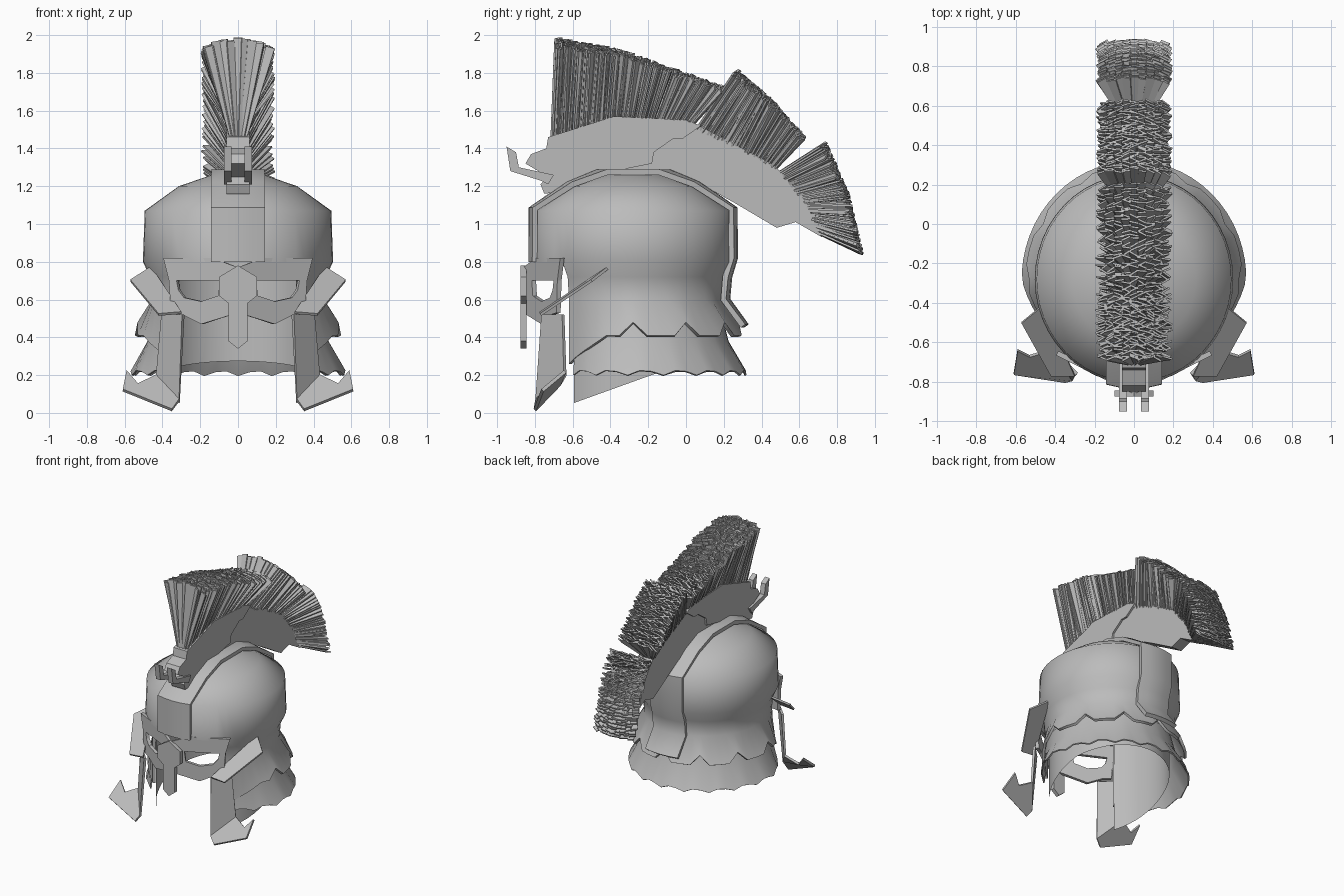
import bpy, bmesh, math, random
from mathutils import Vector

random.seed(4)
cube = bpy.data.objects.get("Cube")
if cube:
    bpy.data.objects.remove(cube, do_unlink=True)

steel = bpy.data.materials.new("grey_metal")
steel.use_nodes = True
GREY = (0.5, 0.5, 0.5, 1)
steel.diffuse_color = GREY
steel.node_tree.nodes["Principled BSDF"].inputs["Base Color"].default_value = GREY
steel.use_backface_culling = True

CENTRE_Y, X_SCALE = -0.28, 0.95


def finish(name, bm, thick=0, offset=0, smooth=None):
    """Turn a bmesh into an object, thicken it and shade it."""
    bmesh.ops.remove_doubles(bm, verts=bm.verts, dist=0.0005)
    mesh = bpy.data.meshes.new(name)
    bm.to_mesh(mesh)
    bm.free()
    mesh.materials.append(steel)
    ob = bpy.data.objects.new(name, mesh)
    bpy.context.collection.objects.link(ob)
    bpy.ops.object.select_all(action='DESELECT')
    ob.select_set(True)
    bpy.context.view_layer.objects.active = ob
    if thick:
        mod = ob.modifiers.new("thickness", 'SOLIDIFY')
        mod.thickness, mod.offset = thick, offset
        bpy.ops.object.modifier_apply(modifier=mod.name)
    if smooth:
        bpy.ops.object.shade_smooth_by_angle(angle=math.radians(smooth))
    return ob


def grid(bm, columns):
    cols = [[bm.verts.new(p) for p in c] for c in columns]
    for a, b in zip(cols, cols[1:]):
        for j in range(len(a) - 1):
            bm.faces.new((a[j], a[j + 1], b[j + 1], b[j]))


def ring_point(angle, r, z):
    t = math.radians(angle)
    return (X_SCALE * r * math.sin(t), CENTRE_Y - r * math.cos(t), z)


def revolve(bm, start, count, profile):
    """Sweep profile(angle, index) around the head, front is angle zero."""
    step = (360 - 2 * start) / count
    cols = []
    for i in range(count + 1):
        a = start + step * i
        cols.append([ring_point(a, r, z) for r, z in profile(min(a, 360 - a), i)])
    grid(bm, cols)


def polygons(name, polys, thick, mirror=False):
    bm = bmesh.new()
    for side in ((1, -1) if mirror else (1,)):
        for poly in polys:
            pts = poly if side == 1 else poly[::-1]
            bm.faces.new([bm.verts.new((side * x, y, z)) for x, y, z in pts])
    return finish(name, bm, thick)


def side_plate(name, outline, x0, x1):
    """Extrude a (y, z) outline from x0 to x1."""
    bm = bmesh.new()
    face = bm.faces.new([bm.verts.new((x0, y, z)) for y, z in outline])
    out = bmesh.ops.extrude_face_region(bm, geom=[face])["geom"]
    bmesh.ops.translate(bm, vec=(x1 - x0, 0, 0),
                        verts=[v for v in out if isinstance(v, bmesh.types.BMVert)])
    bmesh.ops.recalc_face_normals(bm, faces=bm.faces)
    return finish(name, bm)


def flare(a):
    return max(0, min(1, (a - 45) / 45))


# Skull dome with a jagged skirt open at the face
SKULL = [(0.001, 1.27), (0.14, 1.262), (0.33, 1.2), (0.52, 1.07), (0.53, 0.8)]


def skirt(a, i):
    z = 0.26 + 0.12 * (a - 45) / 25 if a < 70 else (0.41, 0.41, 0.48, 0.41)[i % 4]
    r = 0.48 + flare(a) * 0.1 * min(1, (0.6 - z) / 0.15)
    return [(0.53, 0.8), (0.49, 0.72), (0.48, 0.6), (r, z)]


bm = bmesh.new()
revolve(bm, 0, 48, lambda a, i: SKULL)
revolve(bm, 45, 36, skirt)
finish("skull_dome", bm, 0.02, -1, 65)

# Scalloped neck guard
bm = bmesh.new()
revolve(bm, 50, 42, lambda a, i: [
    (0.47, 0.52), (0.475 + 0.03 * flare(a), 0.38),
    (0.48 + 0.12 * flare(a), (0.2, 0.225, 0.22)[i % 3])])
finish("neck_guard", bm, 0.01, -1, 65)


# Smooth inner lining, facing inward, lower towards the front
def lining(a, i):
    y = CENTRE_Y - 0.45 * math.cos(math.radians(a))
    bottom = min(0.05 + 0.36 * (y + 0.6), 0.21 + 0.2 * (y + 0.15))
    return [(0.45, 0.8), (0.45, 0.5), (0.45, bottom)]


bm = bmesh.new()
revolve(bm, 46, 36, lining)
bmesh.ops.reverse_faces(bm, faces=bm.faces)
finish("inner_lining", bm, 0, 0, 65)

# Raised band over the crown, front to back
front = [(0.54, 0.8), (0.54, 1.08), (0.35, 1.21), (0.2, 1.275)]
back = front[::-1][:-1] + [(0.54, 0.82), (0.51, 0.72), (0.5, 0.6), (0.6, 0.46)]
path = [(-1, *p) for p in front] + [(1, *p) for p in back]
bm = bmesh.new()
grid(bm, [[(x, CENTRE_Y + s * math.sqrt(r * r - (x / X_SCALE) ** 2), z)
           for s, r, z in path] for x in (-0.14, -0.07, 0, 0.07, 0.14)])
finish("crown_band", bm, 0.03, 0, 50)

# Face mask around the eye openings
MASK = [
    [(0, 0.77), (0, 0.7), (0.09, 0.7), (0.32, 0.7), (0.36, 0.7), (0.39, 0.82), (0.13, 0.82)],
    [(0.36, 0.7), (0.32, 0.7), (0.31, 0.65), (0.28, 0.61), (0.29, 0.52), (0.35, 0.53)],
    [(0, 0.62), (0, 0.53), (0.19, 0.47), (0.29, 0.52), (0.28, 0.61), (0.19, 0.59), (0.1, 0.62)],
    [(0, 0.7), (0, 0.62), (0.1, 0.62), (0.09, 0.7)],
]
polygons("face_mask", [[(x, -0.85 + 0.5 * x, z) for x, z in p] for p in MASK], 0.025, True)

# Nose guard plate
half = [(0.1, 0.72), (0.1, 0.62), (0.05, 0.58), (0.05, 0.38)]
nose = [(0, 0.78)] + [(-x, z) for x, z in half] + [(0, 0.34)] + half[::-1]
polygons("nose_guard", [[(x, -0.86, z) for x, z in nose]], 0.03)

# Cheek guards with flared hooks
polygons("cheek_guards", [
    [(0.29, -0.76, 0.52), (0.31, -0.79, 0.07), (0.43, -0.64, 0.2), (0.4, -0.65, 0.52)],
    [(0.31, -0.79, 0.07), (0.35, -0.8, 0.015), (0.61, -0.76, 0.12),
     (0.59, -0.64, 0.22), (0.53, -0.67, 0.15), (0.43, -0.64, 0.2)],
], 0.018, True)

# Slanted wings beside the eyes
polygons("side_wings", [[(0.3, -0.77, 0.53), (0.42, -0.77, 0.52),
                         (0.57, -0.5, 0.7), (0.46, -0.41, 0.77)]], 0.015, True)

# Crest holder, with an overlapping front plate
side_plate("crest_holder", [
    (-0.73, 1.45), (-0.38, 1.56), (0, 1.545), (0.09, 1.51), (0.47, 1.31), (0.62, 1.14),
    (0.72, 0.93), (0.58, 1.01), (0.48, 0.98), (0.26, 1.11), (0.08, 1.21),
    (-0.2, 1.26), (-0.4, 1.25), (-0.6, 1.19)], -0.045, 0.045)
side_plate("crest_front_plate", [
    (-0.73, 1.46), (-0.38, 1.57), (0, 1.55), (0.08, 1.52), (-0.02, 1.45), (-0.07, 1.45),
    (-0.17, 1.38), (-0.18, 1.32), (-0.33, 1.29), (-0.38, 1.25), (-0.62, 1.18), (-0.75, 1.16),
    (-0.77, 1.21), (-0.73, 1.25), (-0.85, 1.32), (-0.82, 1.37), (-0.74, 1.4)], -0.06, 0.06)

# Pair of curled prongs at the front of the crest
for label, s in (("left", 1), ("right", -1)):
    side_plate(label + "_prong", [
        (-0.95, 1.41), (-0.9, 1.38), (-0.885, 1.3), (-0.7, 1.26),
        (-0.73, 1.21), (-0.77, 1.23), (-0.93, 1.28)], s * 0.035, s * 0.075)


# Crest hair: three fanned tufts of stiff blades
def along(points, t):
    k = min(int(t * 2), 1)
    return Vector(points[k]).lerp(Vector(points[k + 1]), t * 2 - k)


TUFTS = [
    (48, [(-0.71, 1.44), (-0.38, 1.54), (0.03, 1.52)],
     [(-0.68, 1.99), (-0.35, 1.93), (0.21, 1.73)]),
    (28, [(0.05, 1.49), (0.3, 1.38), (0.47, 1.29)],
     [(0.28, 1.82), (0.45, 1.67), (0.63, 1.47)]),
    (28, [(0.49, 1.27), (0.62, 1.12), (0.7, 0.95)],
     [(0.75, 1.43), (0.87, 1.15), (0.94, 0.84)]),
]
BOX = [(0, 1, 2, 3), (4, 5, 6, 7), (0, 1, 5, 4), (1, 2, 6, 5), (2, 3, 7, 6), (3, 0, 4, 7)]
bm = bmesh.new()
for rows, roots, tips in TUFTS:
    for i in range(rows):
        for j in range(9):
            t = min(1, max(0, (i + random.uniform(-0.4, 0.4)) / (rows - 1)))
            u = (j - 4) / 4 * random.uniform(0.85, 1)
            root, tip = along(roots, t), along(tips, t)
            tip = root.lerp(tip, random.uniform(0.95, 1) - 0.08 * u * u)
            base = Vector((0.035 * u, *root))
            end = Vector((0.175 * u, *tip))
            axis = (end - base).normalized()
            twist = random.uniform(-0.6, 0.6)
            wide = Vector((math.cos(twist), math.sin(twist), 0))
            wide = (wide - axis * wide.dot(axis)).normalized()
            deep = axis.cross(wide)
            vs = [bm.verts.new(p + wide * w * sx + deep * 0.005 * sy)
                  for p, w in ((base, 0.008), (end, 0.025))
                  for sx, sy in ((-1, -1), (1, -1), (1, 1), (-1, 1))]
            for f in BOX:
                bm.faces.new([vs[k] for k in f])
bmesh.ops.recalc_face_normals(bm, faces=bm.faces)
finish("crest_hair", bm)
